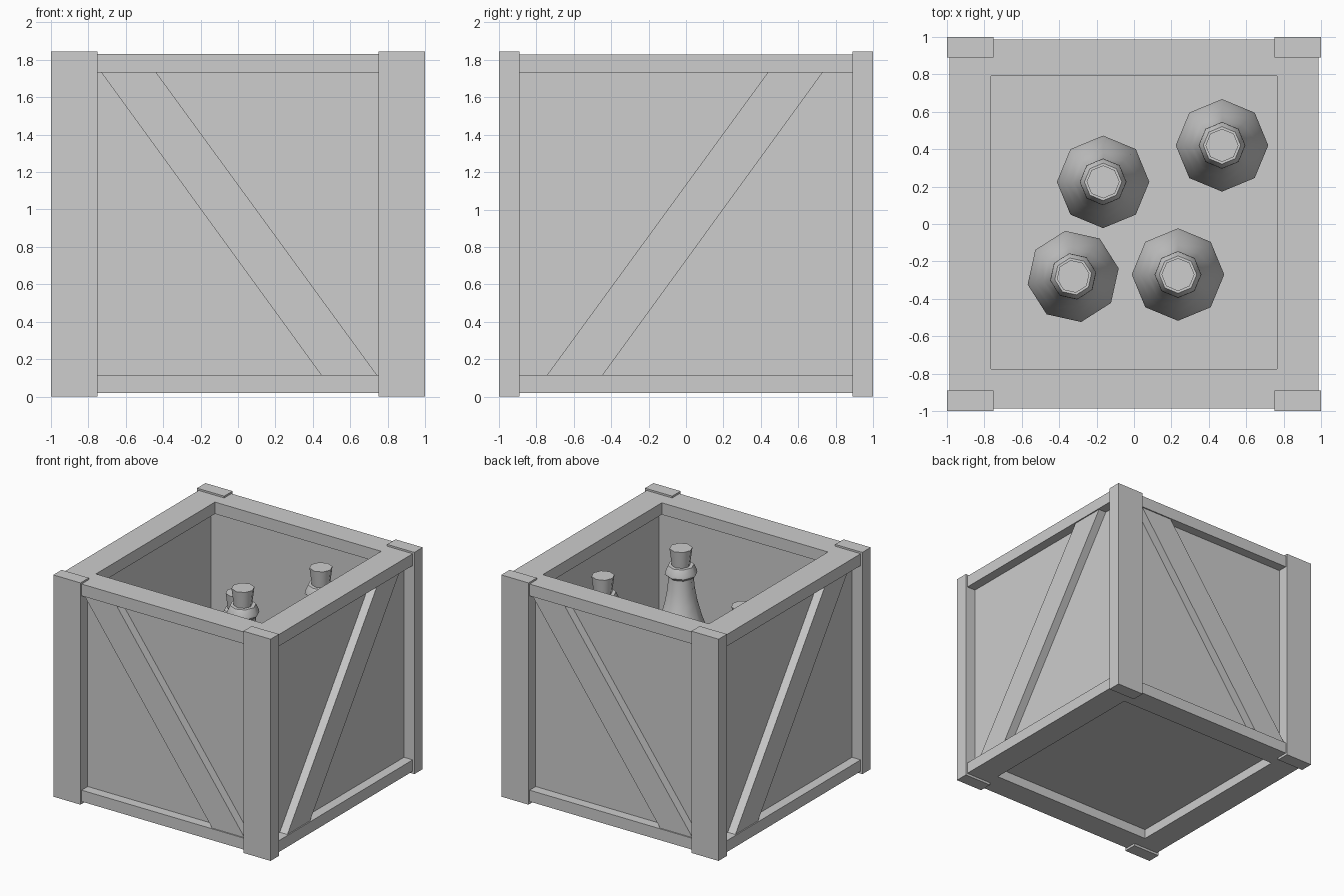
import bpy, bmesh, math

cube = bpy.data.objects.get("Cube")
if cube:
    bpy.data.objects.remove(cube, do_unlink=True)

COLOUR = (0.61, 0.61, 0.61, 1)
grey = bpy.data.materials.new("plain_grey")
grey.use_nodes = True
grey.diffuse_color = COLOUR
grey.node_tree.nodes["Principled BSDF"].inputs["Base Color"].default_value = COLOUR


def finish(name, bm):
    bmesh.ops.recalc_face_normals(bm, faces=bm.faces)
    mesh = bpy.data.meshes.new(name)
    bm.to_mesh(mesh)
    bm.free()
    mesh.materials.append(grey)
    obj = bpy.data.objects.new(name, mesh)
    bpy.context.collection.objects.link(obj)
    return obj


def box(name, low, high):
    bm = bmesh.new()
    bmesh.ops.create_cube(bm, size=1)
    for v in bm.verts:
        v.co = [(a + b) / 2 + c * (b - a) for a, b, c in zip(low, high, v.co)]
    return finish(name, bm)


HEIGHT = 1.845
RAIL = 0.985        # outer face of the rails
PANEL = 0.905       # outer face of the panels
INNER = 0.83        # inner face of the panels
FLOOR = 0.17        # top of the floor
OPEN_X, OPEN_FRONT, OPEN_BACK = 0.765, -0.775, 0.79

# Corner posts, slightly proud of the rails
for sx, x in (("right", -1), ("left", 0.75)):
    for sy, y in (("front", -1), ("back", 0.89)):
        box(f"{sy}_{sx}_post", (x, y, 0), (x + 0.25, y + 0.11, HEIGHT))

# Upper and lower rail frames
for level, z0, z1 in (("lower", 0.02, 0.115), ("upper", 1.732, 1.83)):
    box(f"{level}_front_rail", (-RAIL, -RAIL, z0), (RAIL, OPEN_FRONT, z1))
    box(f"{level}_back_rail", (-RAIL, OPEN_BACK, z0), (RAIL, RAIL, z1))
    box(f"{level}_right_rail", (-RAIL, OPEN_FRONT, z0), (-OPEN_X, OPEN_BACK, z1))
    box(f"{level}_left_rail", (OPEN_X, OPEN_FRONT, z0), (RAIL, OPEN_BACK, z1))

# Floor
box("floor", (-PANEL, -PANEL, 0.1), (PANEL, PANEL, FLOOR))

# Four sides, each a panel with a diagonal brace, turned about the centre;
# the braces of the left and right sides lean the other way
OUTLINE = [(-0.73, 1.732), (-0.437, 1.732), (0.743, 0.115), (0.445, 0.115)]
for i, side in enumerate(("front", "left", "back", "right")):
    panel = box(f"{side}_panel", (-PANEL, -PANEL, 0.1), (PANEL, -INNER, 1.75))
    lean = -1 if i % 2 else 1
    bm = bmesh.new()
    face = bm.faces.new([bm.verts.new((lean * x, -PANEL, z)) for x, z in OUTLINE])
    out = bmesh.ops.extrude_face_region(bm, geom=[face])["geom"]
    for v in out:
        if isinstance(v, bmesh.types.BMVert):
            v.co.y = -0.975
    brace = finish(f"{side}_brace", bm)
    for obj in (panel, brace):
        obj.rotation_euler.z = i * math.pi / 2


def lathe(name, profile, place, turn, sides=8):
    """Closed eight-sided solid of revolution from (radius, height) points."""
    bm = bmesh.new()
    rings = []
    for r, z in profile:
        rings.append([bm.verts.new((r * math.cos(a), r * math.sin(a), z))
                      for a in (2 * math.pi * k / sides for k in range(sides))])
    for a, b in zip(rings, rings[1:]):
        for k in range(sides):
            n = (k + 1) % sides
            bm.faces.new((a[k], a[n], b[n], b[k]))
    bm.faces.new(rings[0])
    bm.faces.new(rings[-1])
    obj = finish(name, bm)
    obj.location = (*place, 0)
    obj.rotation_euler.z = turn
    bpy.ops.object.select_all(action='DESELECT')
    obj.select_set(True)
    bpy.context.view_layer.objects.active = obj
    bpy.ops.object.shade_smooth_by_angle(angle=math.radians(50))


# Bottles: heights are measured down from the top of the cork
GLASS = [(0.247, 0.87), (0.235, 0.82), (0.205, 0.69), (0.16, 0.57), (0.125, 0.44),
         (0.105, 0.33), (0.097, 0.235), (0.125, 0.21), (0.122, 0.19), (0.1, 0.14)]
CORK = [(0.068, 0.16), (0.088, 0)]
BOTTLES = [((-0.165, 0.225), 1.455, 0), ((0.47, 0.42), 1.76, 0),
           ((-0.325, -0.28), 1.455, 10), ((0.235, -0.27), 1.79, 0)]
for i, (place, top, turn) in enumerate(BOTTLES, 1):
    body = [(0.247, FLOOR)] + [(r, top - d) for r, d in GLASS]
    lathe(f"bottle_{i}", body, place, math.radians(turn))
    lathe(f"cork_{i}", [(r, top - d) for r, d in CORK], place, math.radians(turn))
